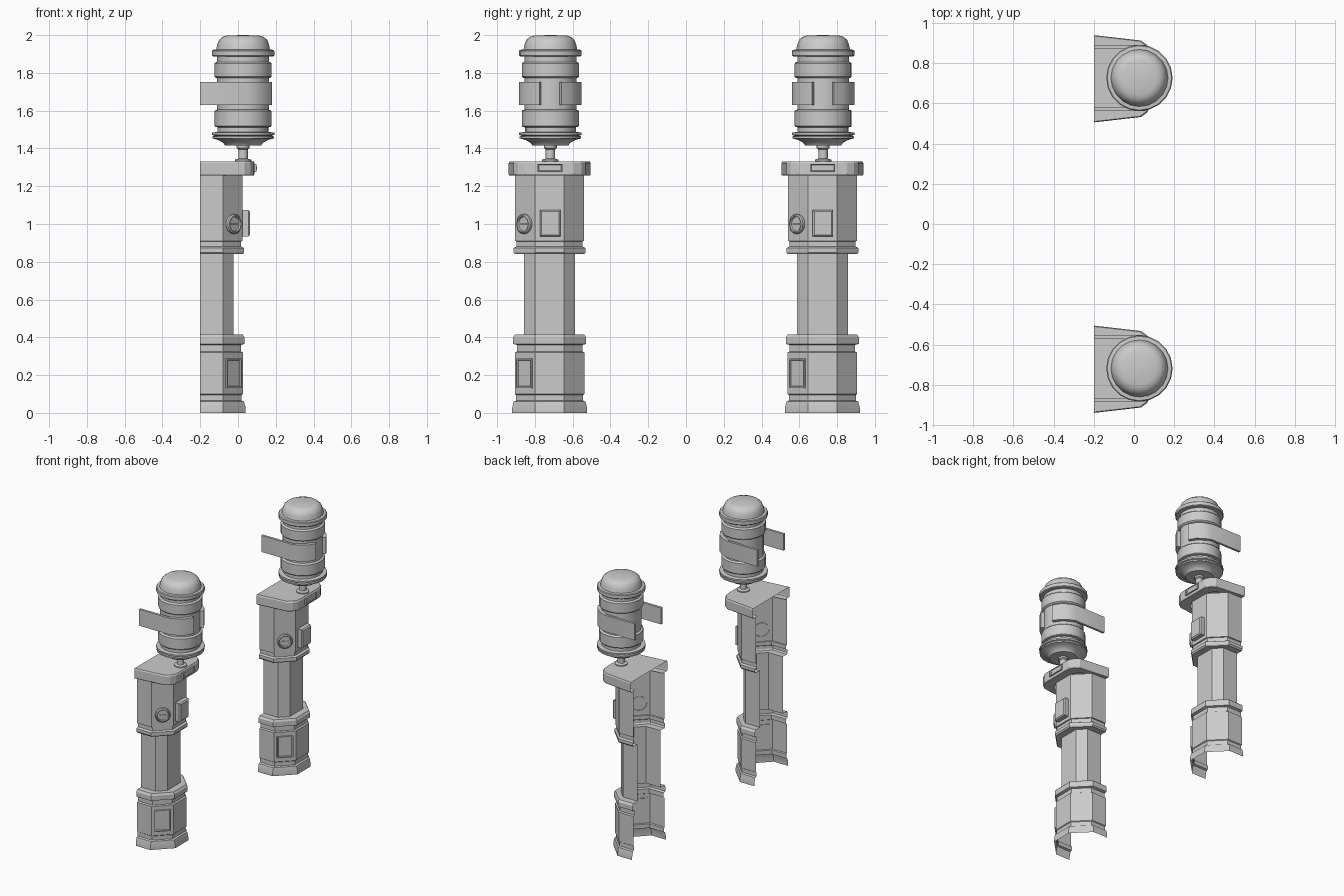
import bpy, bmesh, math
from mathutils import Matrix, Vector

if "Cube" in bpy.data.objects:
    bpy.data.objects.remove(bpy.data.objects["Cube"])

BACK = -0.2           # open rear plane of the posts
LAMP_X = 0.027        # lamp axis


def finish(bm, name, mat=Matrix(), angle=30, fix=True):
    bmesh.ops.remove_doubles(bm, verts=bm.verts, dist=1e-5)
    if fix:
        bmesh.ops.recalc_face_normals(bm, faces=bm.faces)
    bm.transform(mat)
    me = bpy.data.meshes.new(name)
    bm.to_mesh(me)
    bm.free()
    for p in me.polygons:
        p.use_smooth = True
    me.set_sharp_from_angle(angle=math.radians(angle))
    ob = bpy.data.objects.new(name, me)
    bpy.context.collection.objects.link(ob)
    return ob


def loft(name, rows, mat, close_top=False):
    """Skin a stack of open cross-sections."""
    bm = bmesh.new()
    vs = [[bm.verts.new(p) for p in row] for row in rows]
    for a, b in zip(vs, vs[1:]):
        for j in range(len(a) - 1):
            bm.faces.new((a[j], a[j + 1], b[j + 1], b[j]))
    if close_top:
        bm.faces.new(vs[-1])
    return finish(bm, name, mat, 20, fix=False)


def lathe(name, profile, mat, n=20, angle=35):
    bm = bmesh.new()
    vs = [bm.verts.new((r, 0, z)) for r, z in profile]
    es = [bm.edges.new(e) for e in zip(vs, vs[1:])]
    bmesh.ops.spin(bm, geom=vs + es, cent=(0, 0, 0), axis=(0, 0, 1),
                   angle=math.tau, steps=n, use_merge=True)
    return finish(bm, name, mat, angle)


def plate(name, size, mat, border=0, depth=0, bevel=0):
    """Box whose +x face may carry a recessed field or a bevel."""
    bm = bmesh.new()
    bmesh.ops.create_cube(bm, size=1, matrix=Matrix.Diagonal((*size, 1)))
    face = max(bm.faces, key=lambda f: f.calc_center_median().x)
    if bevel:
        bmesh.ops.bevel(bm, geom=list(face.edges), offset=bevel,
                        segments=1, affect='EDGES')
    if border:
        bmesh.ops.inset_individual(bm, faces=[face], thickness=border)
        bmesh.ops.inset_individual(bm, faces=[face], thickness=0.004, depth=-depth)
    return finish(bm, name, mat)


def post_section(w, z):
    half = [(BACK, w), (-0.08, w), (w - 0.158, 0.077)]
    return [(x, -y, z) for x, y in half] + [(x, y, z) for x, y in reversed(half)]


def cap_section(k, z):
    half = [(BACK, .217), (.035, .19), (.065, .168), (.085, .13), (.088, .10)]
    pts = [(x, -y) for x, y in half] + [(x, y) for x, y in reversed(half)]
    return [((x - BACK) * k + BACK, y * k, z) for x, y in pts]


# half-width / height steps of the octagonal post
POST = [(.199, 0), (.199, .025), (.19, .06), (.177, .065), (.177, .095),
        (.184, .1), (.184, .32), (.173, .325), (.173, .36), (.193, .365),
        (.193, .40), (.183, .415), (.135, .415), (.135, .84), (.183, .84),
        (.191, .85), (.191, .873), (.175, .88), (.175, .908), (.183, .91),
        (.183, 1.257)]

# radius / height profile of the lantern
LAMP = [(0, 1.415), (.095, 1.415), (.105, 1.43), (.132, 1.445), (.15, 1.45),
        (.163, 1.453), (.163, 1.463), (.152, 1.467), (.165, 1.472),
        (.165, 1.484), (.135, 1.487), (.135, 1.512), (.147, 1.515),
        (.151, 1.52), (.151, 1.597), (.147, 1.602), (.137, 1.605),
        (.137, 1.772), (.147, 1.775), (.151, 1.78), (.151, 1.85),
        (.147, 1.855), (.137, 1.858), (.137, 1.886), (.16, 1.888),
        (.165, 1.893), (.165, 1.917), (.16, 1.922), (.142, 1.924),
        (.137, 1.95), (.127, 1.975), (.108, 1.991), (.085, 1.998), (0, 2.0)]

PIN = [(0, 1.32), (.044, 1.32), (.044, 1.34), (.025, 1.346), (.025, 1.395),
       (.034, 1.402), (.034, 1.42), (0, 1.42)]

DIAL = [(.052, -.005), (.052, .014), (.046, .02), (.04, .02), (.037, .01), (0, .01)]


def strap(name, side, mat):
    """Flat plate along the lantern that bends round its front."""
    outer = [(BACK, .165), (LAMP_X + .025, .165)]
    outer += [(LAMP_X + .163 * math.sin(a), .163 * math.cos(a))
              for a in map(math.radians, (28, 48, 69))]
    inner = [(BACK, .147), (LAMP_X + .02, .147)]
    inner += [(LAMP_X + .136 * math.sin(a), .136 * math.cos(a))
              for a in map(math.radians, (28, 48, 69))]
    bm = bmesh.new()
    loop = [bm.verts.new((x, y * side, 1.63)) for x, y in outer + inner[::-1]]
    n = len(outer)
    faces = [bm.faces.new((loop[i], loop[i + 1], loop[-2 - i], loop[-1 - i]))
             for i in range(n - 1)]
    up = bmesh.ops.extrude_face_region(bm, geom=faces)
    bmesh.ops.translate(bm, vec=(0, 0, .123),
                        verts=[v for v in up['geom'] if isinstance(v, bmesh.types.BMVert)])
    return finish(bm, name, mat)


for tag, y in (("front", -0.722), ("rear", 0.722)):
    base = Matrix.Translation((0, y, 0))
    lamp = Matrix.Translation((LAMP_X, y + .004, 0))
    # post and cap, both open at the back
    loft(tag + "_post", [post_section(*p) for p in POST], base)
    loft(tag + "_cap", [cap_section(k, z) for k, z in
                        ((.75, 1.257), (.985, 1.257), (1, 1.264), (1, 1.322), (.98, 1.332))],
         base, close_top=True)
    # lantern, its stem and straps
    lathe(tag + "_lantern", LAMP, lamp)
    lathe(tag + "_stem", PIN, lamp, 12)
    for s, side in ((-1, "left"), (1, "right")):
        strap(f"{tag}_{side}_strap", s, Matrix.Translation((0, y + .004, 0)))
    # hatch and dial on the angled face
    turn = base @ Matrix.Translation((-.027, -.13, 0)) @ Matrix.Rotation(-math.pi / 4, 4, 'Z')
    plate(tag + "_hatch", (.016, .112, .158), turn @ Matrix.Translation((.003, 0, .21)),
          .011, .007)
    lathe(tag + "_dial", DIAL,
          turn @ Matrix.Translation((0, 0, 1.0)) @ Matrix.Rotation(math.pi / 2, 4, 'Y'), 16)
    plate(tag + "_dial_bar", (.008, .045, .007), turn @ Matrix.Translation((.012, 0, 1.0)))
    # box on the front face and name-less plaque on the cap
    plate(tag + "_box", (.045, .108, .138), base @ Matrix.Translation((.0405, .003, 1.004)),
          bevel=.008)
    plate(tag + "_plaque", (.02, .13, .042), base @ Matrix.Translation((.089, .002, 1.297)),
          .005, .004)
    lathe(tag + "_plaque_knob", [(.008, 0), (.008, .006), (0, .006)],
          base @ Matrix.Translation((.094, -.047, 1.297)) @ Matrix.Rotation(math.pi / 2, 4, 'Y'), 8)
